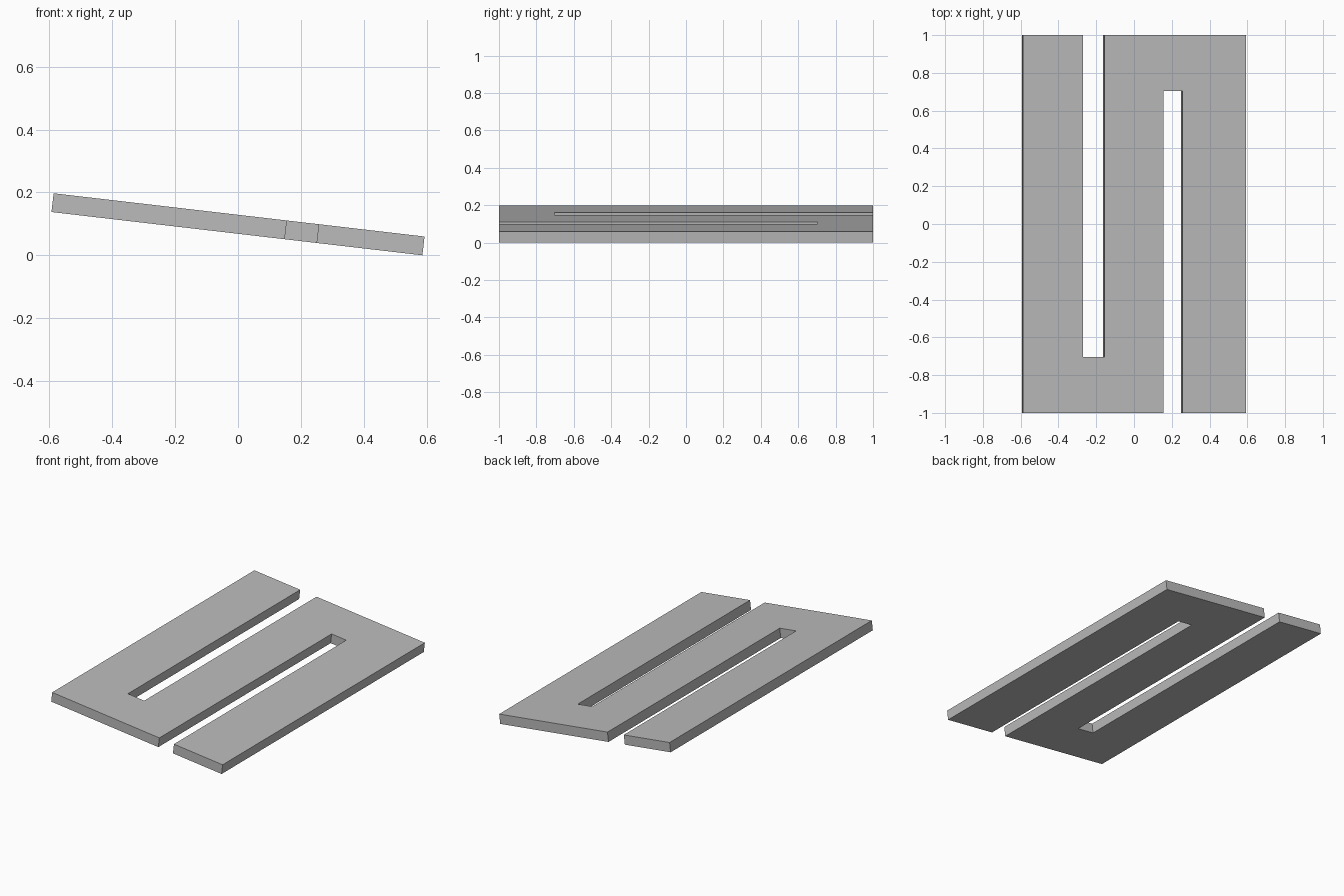
import bpy
import bmesh
import math

cube = bpy.data.objects.get("Cube")
if cube:
    bpy.data.objects.remove(cube, do_unlink=True)

# Plain grey finish
grey = bpy.data.materials.new("grey")
grey.use_nodes = True
grey.diffuse_color = (0.5, 0.5, 0.5, 1)
grey.node_tree.nodes["Principled BSDF"].inputs["Base Color"].default_value = grey.diffuse_color

HALF_W, HALF_L, THICK, SLOT_END = 0.594, 1.0, 0.06, 0.704
LEFT_SLOT = (-0.275, -0.161)   # open at the back
RIGHT_SLOT = (0.153, 0.255)    # open at the front


def slot(edges, mouth, end):
    """Outline points of a slot, walking in from its mouth and out again."""
    a, b = edges
    return [(a, mouth), (a, end), (b, end), (b, mouth)]


# Serpentine outline, counter-clockwise from the front corner
outline = [(-HALF_W, -HALF_L)]
outline += slot(RIGHT_SLOT, -HALF_L, SLOT_END)
outline += [(HALF_W, -HALF_L), (HALF_W, HALF_L)]
outline += slot(LEFT_SLOT[::-1], HALF_L, -SLOT_END)
outline += [(-HALF_W, HALF_L)]

# Extrude the outline into a flat slab
bm = bmesh.new()
face = bm.faces.new([bm.verts.new((x, y, -THICK / 2)) for x, y in outline])
top = bmesh.ops.extrude_face_region(bm, geom=[face])["geom"]
bmesh.ops.translate(bm, vec=(0, 0, THICK),
                    verts=[v for v in top if isinstance(v, bmesh.types.BMVert)])
bmesh.ops.recalc_face_normals(bm, faces=bm.faces)
mesh = bpy.data.meshes.new("serpentine_plate")
bm.to_mesh(mesh)
bm.free()
mesh.materials.append(grey)

# Tilt the slab down towards +x, resting on its lower edge
plate = bpy.data.objects.new("serpentine_plate", mesh)
bpy.context.collection.objects.link(plate)
tilt = math.radians(6.65)
plate.rotation_euler.y = tilt
plate.location.z = HALF_W * math.sin(tilt) + THICK / 2 * math.cos(tilt)
